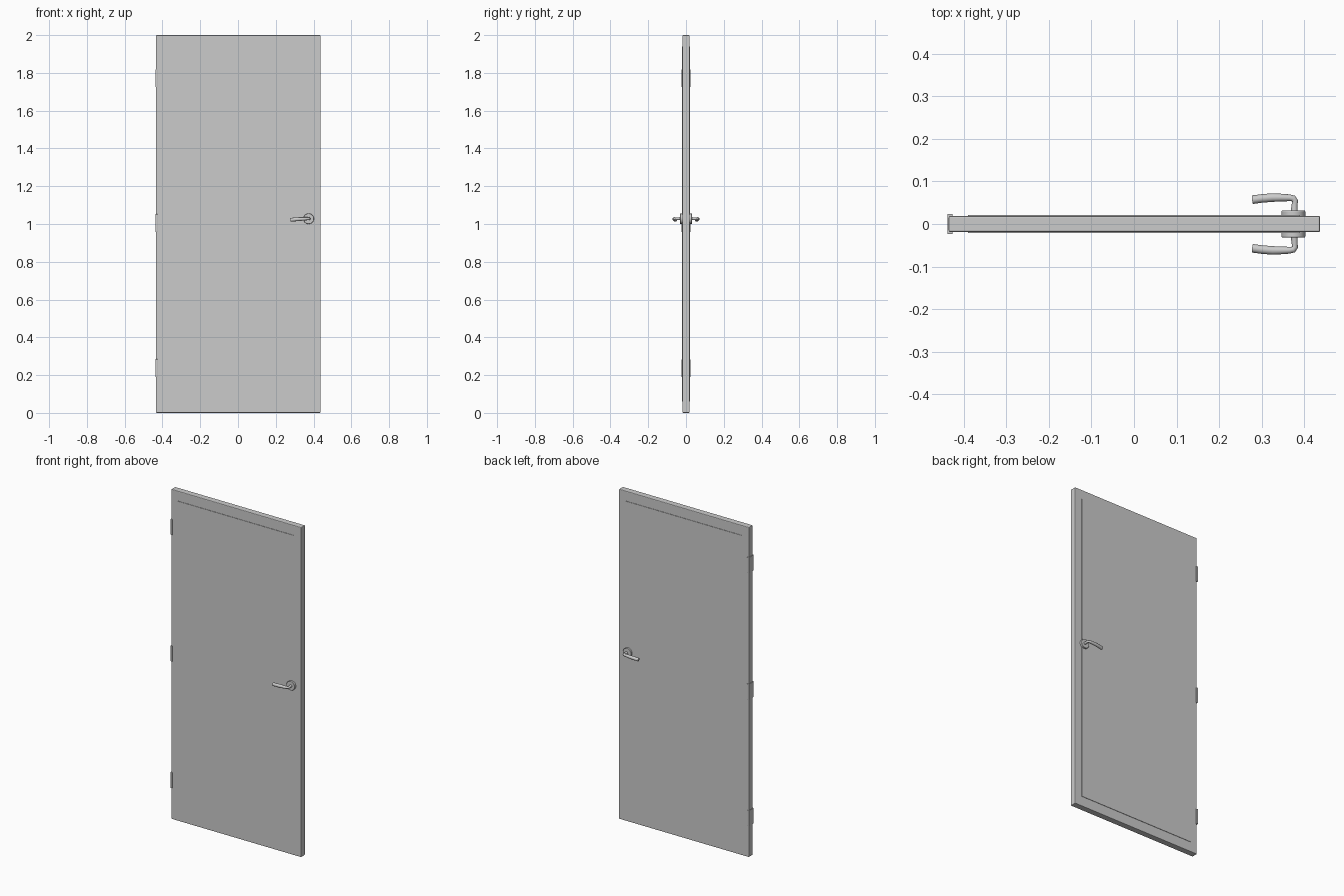
import bpy, math

if "Cube" in bpy.data.objects:
    bpy.data.objects.remove(bpy.data.objects["Cube"])

def smooth(o):
    bpy.ops.object.select_all(action='DESELECT')
    o.select_set(True)
    bpy.context.view_layer.objects.active = o
    bpy.ops.object.shade_smooth_by_angle(angle=math.radians(35))

def box(name, lo, hi, bevel=0, segments=1):
    mid = [(a + b) / 2 for a, b in zip(lo, hi)]
    bpy.ops.mesh.primitive_cube_add(size=1, location=mid)
    o = bpy.context.object
    o.name = name
    o.scale = [b - a for a, b in zip(lo, hi)]
    bpy.ops.object.transform_apply(location=False, rotation=False, scale=True)
    if bevel:
        m = o.modifiers.new("edge", 'BEVEL')
        m.width, m.segments = bevel, segments
    return o

# Door slab
box("door_slab", (-0.435, -0.019, 0), (0.437, 0.019, 2.0), 0.004, 2)

# Slightly raised panels on both faces
box("front_panel", (-0.39, -0.0215, 0.06), (0.39, -0.015, 1.94))
box("back_panel", (-0.39, 0.015, 0.06), (0.39, 0.0215, 1.94))

# Hinges: edge plate with two wrapped leaves
for i, z in enumerate((0.237, 1.005, 1.772)):
    z0, z1 = z - 0.047, z + 0.047
    box(f"hinge_plate_{i}", (-0.438, -0.021, z0), (-0.431, 0.021, z1))
    for side, s in (("front", -1), ("back", 1)):
        ys = sorted((s * 0.017, s * 0.0235))
        box(f"hinge_leaf_{side}_{i}", (-0.438, ys[0], z0), (-0.426, ys[1], z1), 0.0015, 2)

# Lever path: x, distance from door centre, z, radius
LEVER = [(0.376, 0.026, 1.028, 0.0085), (0.377, 0.045, 1.028, 0.007),
         (0.378, 0.054, 1.028, 0.007), (0.374, 0.060, 1.028, 0.0075),
         (0.365, 0.0615, 1.028, 0.008), (0.345, 0.062, 1.027, 0.009),
         (0.325, 0.062, 1.026, 0.010), (0.300, 0.060, 1.024, 0.010),
         (0.278, 0.057, 1.022, 0.010)]

def lever(name, s):
    cu = bpy.data.curves.new(name, 'CURVE')
    cu.dimensions = '3D'
    cu.bevel_depth, cu.bevel_resolution = 1.0, 4
    cu.use_fill_caps = True
    sp = cu.splines.new('POLY')
    sp.points.add(len(LEVER) - 1)
    for p, (x, y, z, r) in zip(sp.points, LEVER):
        p.co, p.radius = (x, s * y, z, 1), r
    o = bpy.data.objects.new(name, cu)
    bpy.context.collection.objects.link(o)
    bpy.ops.object.select_all(action='DESELECT')
    o.select_set(True)
    bpy.context.view_layer.objects.active = o
    bpy.ops.object.convert(target='MESH')
    smooth(bpy.context.object)

# Round rosette and lever on each face
for side, s in (("front", -1), ("back", 1)):
    bpy.ops.mesh.primitive_cylinder_add(vertices=32, radius=0.028, depth=0.016,
        location=(0.374, s * 0.0235, 1.028), rotation=(math.pi / 2, 0, 0))
    o = bpy.context.object
    o.name = f"{side}_rosette"
    m = o.modifiers.new("edge", 'BEVEL')
    m.width, m.segments = 0.002, 2
    m.limit_method = 'ANGLE'
    smooth(o)
    lever(f"{side}_lever", s)
